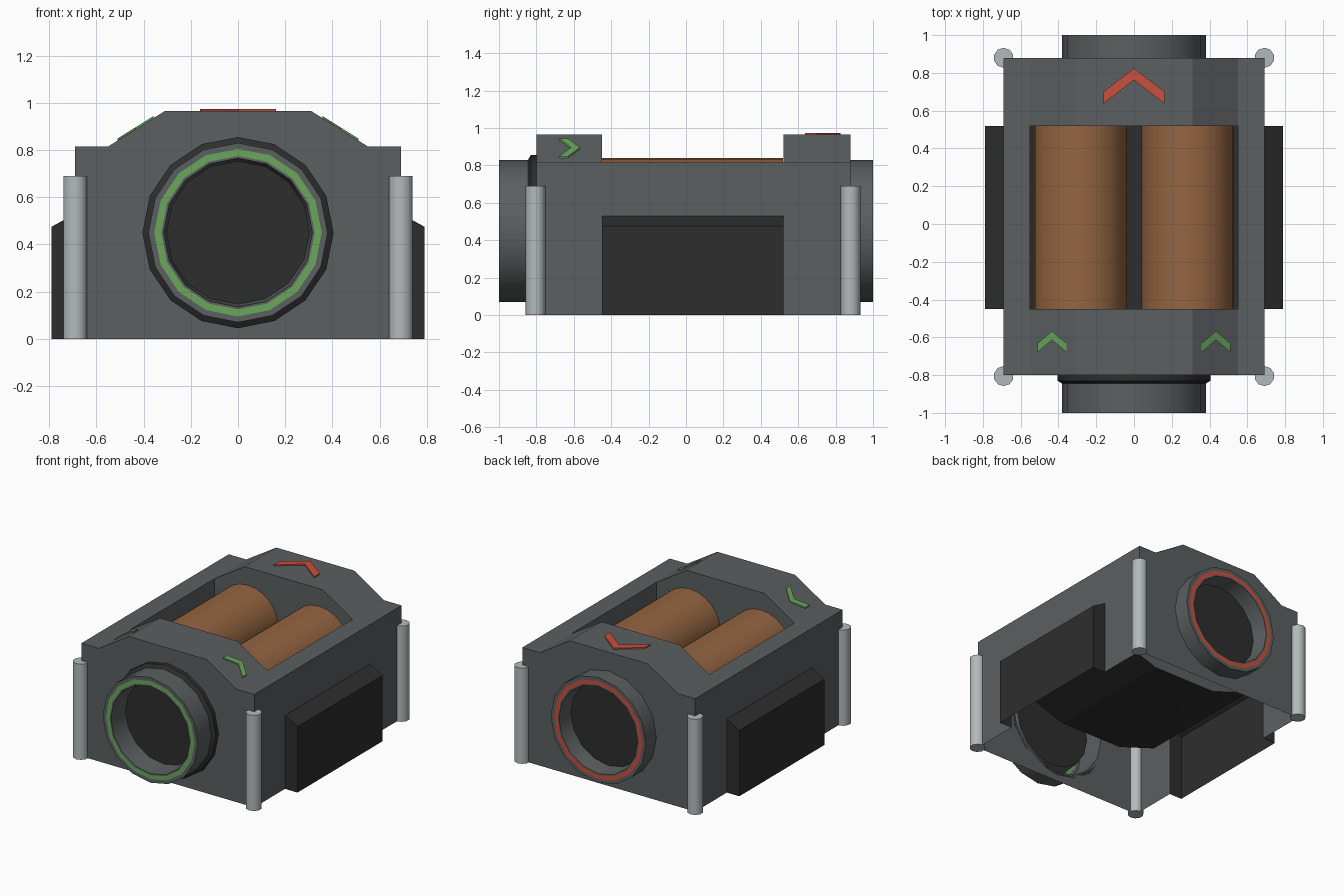
import bpy, bmesh, math
from mathutils import Vector

if "Cube" in bpy.data.objects:
    bpy.data.objects.remove(bpy.data.objects["Cube"])


def material(name, r, g, b):
    m = bpy.data.materials.new(name)
    m.diffuse_color = (r, g, b, 1)
    m.use_nodes = True
    m.node_tree.nodes["Principled BSDF"].inputs["Base Color"].default_value = m.diffuse_color
    return m


GREY = material("casing grey", 0.105, 0.115, 0.117)
DARK = material("dark rubber", 0.027, 0.027, 0.027)
STEEL = material("light steel", 0.45, 0.49, 0.50)
COPPER = material("copper brown", 0.30, 0.13, 0.053)
GREEN = material("input green", 0.145, 0.38, 0.107)
RED = material("output red", 0.58, 0.08, 0.048)


def finish(bm, name, mats, smooth=False):
    me = bpy.data.meshes.new(name)
    bm.to_mesh(me)
    bm.free()
    for m in mats:
        me.materials.append(m)
    ob = bpy.data.objects.new(name, me)
    bpy.context.collection.objects.link(ob)
    if smooth:
        bpy.ops.object.select_all(action='DESELECT')
        ob.select_set(True)
        bpy.context.view_layer.objects.active = ob
        bpy.ops.object.shade_smooth_by_angle(angle=math.radians(35))
    return ob


def panel(bm, pts, facing, mat=0):
    """Flat face turned towards the given direction."""
    f = bm.faces.new([bm.verts.new(p) for p in pts])
    f.normal_update()
    if f.normal.dot(Vector(facing)) < 0:
        f.normal_flip()
    f.material_index = mat


def circle(r, y, n=16, z=0.45):
    return [(r * math.sin(2 * math.pi * i / n), y, z + r * math.cos(2 * math.pi * i / n))
            for i in range(n)]


FRONT, BACK = -0.80, 0.88       # casing ends
Y0, Y1 = -0.45, 0.52            # drum bay ends
ROOF = [(-0.69, 0.815), (-0.55, 0.815), (-0.31, 0.965),
        (0.31, 0.965), (0.55, 0.815), (0.69, 0.815)]
PAN = [(0.55, 0.815), (0.55, 0.30), (0.25, 0.20), (-0.25, 0.20), (-0.55, 0.30), (-0.55, 0.815)]

# Casing: open-bottomed shell with a drum bay
bm = bmesh.new()
for ya, yb in ((FRONT, Y0), (Y1, BACK)):
    for (xa, za), (xb, zb) in zip(ROOF, ROOF[1:]):
        panel(bm, [(xa, ya, za), (xb, ya, zb), (xb, yb, zb), (xa, yb, za)], (0, 0, 1))
for s in (-1, 1):
    # side wall, notched where the side box sits
    side = [(FRONT, 0), (Y0, 0), (Y0, 0.53), (Y1, 0.53), (Y1, 0), (BACK, 0),
            (BACK, 0.815), (FRONT, 0.815)]
    panel(bm, [(s * 0.69, y, z) for y, z in side], (s, 0, 0))
    # rail beside the bay
    panel(bm, [(s * 0.55, Y0, 0.815), (s * 0.69, Y0, 0.815),
               (s * 0.69, Y1, 0.815), (s * 0.55, Y1, 0.815)], (0, 0, 1))
# bay end walls and pan
for y, d in ((Y0, 1), (Y1, -1)):
    panel(bm, [(x, y, z) for x, z in PAN + ROOF[2:4]], (0, d, 0))
for i, ((xa, za), (xb, zb)) in enumerate(zip(PAN, PAN[1:])):
    bottom = 0 < i < 4
    facing = (0, 0, 1) if bottom else (-xa, 0, 0)
    panel(bm, [(xa, Y0, za), (xb, Y0, zb), (xb, Y1, zb), (xa, Y1, za)], facing, int(bottom))
# end walls with a round opening for the pipe
for y, d in ((FRONT, -1), (BACK, 1)):
    outline = [(x, y, z) for x, z in ROOF + [(0.69, 0), (-0.69, 0)]]
    edges = []
    for loop in (outline, circle(0.38, y)):
        vs = [bm.verts.new(p) for p in loop]
        edges += [bm.edges.new((vs[i - 1], vs[i])) for i in range(len(vs))]
    made = bmesh.ops.triangle_fill(bm, edges=edges, use_beauty=True, normal=(0, d, 0))
    for f in made["geom"]:
        if isinstance(f, bmesh.types.BMFace):
            f.normal_update()
            if f.normal.y * d < 0:
                f.normal_flip()
bmesh.ops.remove_doubles(bm, verts=bm.verts, dist=0.0005)
finish(bm, "casing", [GREY, DARK])

# Side boxes with a sloped top
for s, name in ((-1, "left_side_box"), (1, "right_side_box")):
    bm = bmesh.new()
    prof = [(0.69, 0), (0.79, 0), (0.79, 0.475), (0.69, 0.53)]
    for y, d in ((Y0, -1), (Y1, 1)):
        panel(bm, [(s * x, y, z) for x, z in prof], (0, d, 0))
    for (xa, za), (xb, zb) in zip(prof[1:], prof[2:]):
        panel(bm, [(s * xa, Y0, za), (s * xb, Y0, zb), (s * xb, Y1, zb), (s * xa, Y1, za)],
              (s, 0, 0.1))
    bmesh.ops.remove_doubles(bm, verts=bm.verts, dist=0.0005)
    finish(bm, name, [DARK])


def lathe(name, rings, mats, cap=None):
    """Rings are (radius, y, material of the band leading to the next ring)."""
    bm = bmesh.new()
    loops = [[bm.verts.new(p) for p in circle(r, y)] for r, y, _ in rings]
    for a, b, ring in zip(loops, loops[1:], rings):
        for i in range(16):
            bm.faces.new((a[i - 1], a[i], b[i], b[i - 1])).material_index = ring[2]
    if cap is not None:
        bm.faces.new(loops[-1]).material_index = cap
    bmesh.ops.recalc_face_normals(bm, faces=bm.faces)
    # the end cap must face out of the pipe mouth
    if cap is not None:
        bm.faces.ensure_lookup_table()
        if bm.faces[-1].normal.y * rings[1][1] < 0:
            bmesh.ops.reverse_faces(bm, faces=bm.faces[:])
    return finish(bm, name, mats, True)


# Pipes with a coloured rim ring and a dark plug inside
for name, wall, mouth, depth, ring in (("front_pipe", FRONT, -1.0, 0.15, GREEN),
                                       ("back_pipe", BACK, 1.0, -0.12, RED)):
    lathe(name, [(0.38, wall, 0), (0.38, mouth, 0), (0.355, mouth, 1), (0.325, mouth, 0),
                 (0.315, mouth, 0), (0.303, mouth + depth, 2)], [GREY, ring, DARK], cap=2)
lathe("front_collar", [(0.38, -0.80, 0), (0.405, -0.80, 0), (0.405, -0.83, 0),
                       (0.38, -0.845, 0)], [DARK])


def cylinder(name, r, depth, loc, rot, n, mat):
    bpy.ops.mesh.primitive_cylinder_add(vertices=n, radius=r, depth=depth,
                                        location=loc, rotation=rot)
    ob = bpy.context.object
    ob.name = name
    ob.data.materials.append(mat)
    bpy.ops.object.shade_smooth_by_angle(angle=math.radians(50))


# Copper drums and corner posts, mirrored
for s, side in ((-1, "left"), (1, "right")):
    cylinder(side + "_drum", 0.245, Y1 - Y0 - 0.002, (s * 0.284, (Y0 + Y1) / 2, 0.594),
             (math.pi / 2, 0, 0), 24, COPPER)
    for y, end in ((-0.805, "front"), (0.88, "back")):
        cylinder(f"{end}_{side}_post", 0.053, 0.69, (s * 0.69, y, 0.345), (0, 0, 0), 10, STEEL)


def chevron(name, cx, half, tip, arm, thick, height, mat):
    """Thin arrow plate pointing to +y, laid on the roof surface."""
    bm = bmesh.new()
    out = [(-half, arm), (0, tip), (half, arm), (half, arm - thick), (0, tip - thick),
           (-half, arm - thick)]
    low = [bm.verts.new((cx + x, y, height(cx + x))) for x, y in out]
    top = [bm.verts.new(v.co + Vector((0, 0, 0.009))) for v in low]
    for vs, order in ((low, 1), (top, -1)):
        bm.faces.new([vs[i] for i in (0, 1, 4, 5)][::order])
        bm.faces.new([vs[i] for i in (1, 2, 3, 4)][::order])
    for i in range(6):
        bm.faces.new((low[i - 1], low[i], top[i], top[i - 1]))
    bmesh.ops.recalc_face_normals(bm, faces=bm.faces)
    finish(bm, name, [mat])


# Direction arrows
chevron("output_arrow", 0, 0.162, 0.825, 0.70, 0.063, lambda x: 0.965, RED)
for s, side in ((-1, "left"), (1, "right")):
    chevron(side + "_input_arrow", s * 0.434, 0.077, -0.567, -0.632, 0.047,
            lambda x: 0.815 + (0.55 - abs(x)) * 0.625, GREEN)
